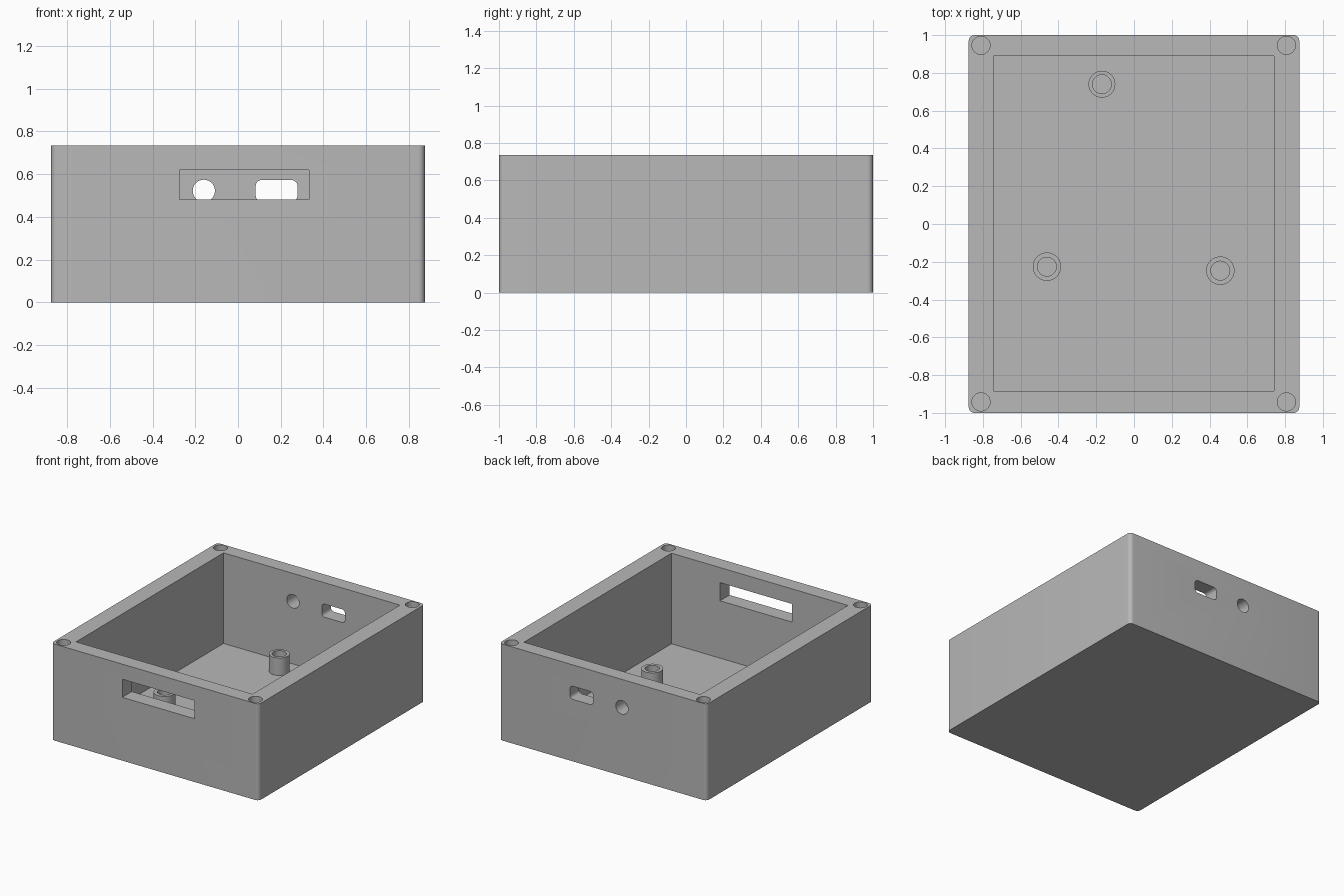
import bpy
import bmesh
import math
from mathutils import Matrix, Vector

cube = bpy.data.objects.get("Cube")
if cube:
    bpy.data.objects.remove(cube, do_unlink=True)

HALF_X, HALF_Y, HEIGHT, FLOOR = 0.875, 1.0, 0.735, 0.045

grey = bpy.data.materials.new("plain grey")
grey.use_nodes = True
grey.diffuse_color = (0.48, 0.48, 0.48, 1)
grey.node_tree.nodes["Principled BSDF"].inputs["Base Color"].default_value = grey.diffuse_color


def finish(bm, name):
    bmesh.ops.recalc_face_normals(bm, faces=bm.faces)
    mesh = bpy.data.meshes.new(name)
    bm.to_mesh(mesh)
    bm.free()
    mesh.materials.append(grey)
    obj = bpy.data.objects.new(name, mesh)
    bpy.context.collection.objects.link(obj)
    return obj


def block(name, low, high, radius=0.0, axis="Z"):
    """Box between two corners; edges running along the axis may be rounded."""
    low, high = Vector(low), Vector(high)
    bm = bmesh.new()
    bmesh.ops.create_cube(bm, size=1)
    bmesh.ops.scale(bm, vec=high - low, verts=bm.verts)
    bmesh.ops.translate(bm, vec=(low + high) / 2, verts=bm.verts)
    if radius:
        i = "XYZ".index(axis)
        along = [e for e in bm.edges if abs((e.verts[0].co - e.verts[1].co)[i]) > 1e-4]
        bmesh.ops.bevel(bm, geom=along, offset=radius, segments=8, profile=0.5, affect="EDGES")
    return finish(bm, name)


def rod(name, centre, radius, length, along_y=False):
    bm = bmesh.new()
    turn = Matrix.Rotation(math.pi / 2, 4, "X") if along_y else Matrix()
    bmesh.ops.create_cone(bm, cap_ends=True, segments=48, radius1=radius, radius2=radius,
                          depth=length, matrix=Matrix.Translation(centre) @ turn)
    return finish(bm, name)


def tube(name, x, y, outer, inner, bottom, top):
    bm = bmesh.new()
    profile = [(inner, bottom), (inner, top), (outer, top), (outer, bottom)]
    verts = [bm.verts.new((r, 0, z)) for r, z in profile]
    edges = [bm.edges.new((verts[i], verts[i - 1])) for i in range(len(verts))]
    bmesh.ops.spin(bm, geom=verts + edges, cent=(0, 0, 0), axis=(0, 0, 1),
                   angle=math.tau, steps=48)
    bmesh.ops.remove_doubles(bm, verts=bm.verts, dist=1e-4)
    bmesh.ops.translate(bm, vec=(x, y, 0), verts=bm.verts)
    return finish(bm, name)


def select_only(obj):
    bpy.ops.object.select_all(action="DESELECT")
    obj.select_set(True)
    bpy.context.view_layer.objects.active = obj


def carve(target, cutter):
    cutter.hide_render = True
    mod = target.modifiers.new("cut", "BOOLEAN")
    mod.operation, mod.solver, mod.object = "DIFFERENCE", "EXACT", cutter
    select_only(target)
    bpy.ops.object.modifier_apply(modifier=mod.name)
    bpy.data.objects.remove(cutter, do_unlink=True)


# Case with rounded upright edges, hollowed from the top
case = block("case", (-HALF_X, -HALF_Y, 0), (HALF_X, HALF_Y, HEIGHT), radius=0.03)
carve(case, block("cavity", (-0.745, -0.885, FLOOR), (0.742, 0.89, 1)))

# Wide window in the front wall
carve(case, block("front_window", (-0.275, -1.1, 0.482), (0.333, -0.8, 0.62)))

# Round socket and rounded slot in the back wall
carve(case, rod("back_socket", (-0.16, 0.95, 0.522), 0.052, 0.3, along_y=True))
carve(case, block("back_slot", (0.083, 0.8, 0.472), (0.278, 1.1, 0.572), radius=0.026, axis="Y"))

# Screw holes in the four corners of the rim
for x in (-0.81, 0.807):
    for y in (-0.942, 0.946):
        carve(case, rod("screw_hole", (x, y, HEIGHT), 0.048, 0.5))

# Three hollow standoffs on the floor
parts = [case]
for label, x, y, outer in (("back", -0.17, 0.74, 0.071),
                           ("left", 0.457, -0.247, 0.075),
                           ("right", -0.461, -0.226, 0.075)):
    parts.append(tube(label + "_standoff", x, y, outer, 0.05, FLOOR - 0.01, 0.178))

for part in parts:
    select_only(part)
    bpy.ops.object.shade_smooth_by_angle(angle=math.radians(30))
